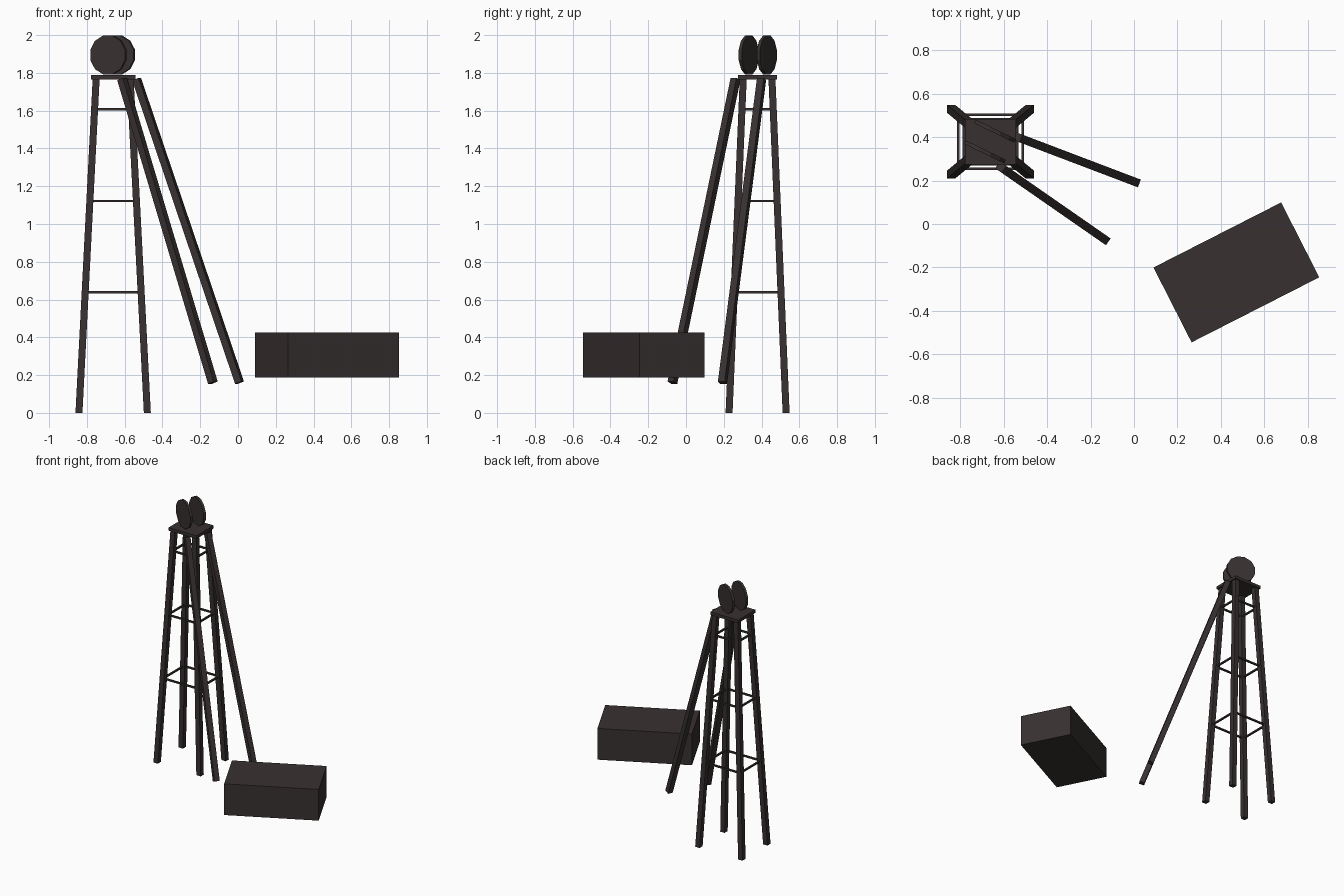
import bpy
import bmesh
from math import radians
from mathutils import Matrix, Vector

if "Cube" in bpy.data.objects:
    bpy.data.objects.remove(bpy.data.objects["Cube"])

mat = bpy.data.materials.new("dark_brown")
mat.use_nodes = True
colour = (0.04, 0.03, 0.03, 1)
mat.diffuse_color = colour
mat.node_tree.nodes["Principled BSDF"].inputs["Base Color"].default_value = colour


def add_object(name, bm):
    mesh = bpy.data.meshes.new(name)
    bm.to_mesh(mesh)
    bm.free()
    mesh.materials.append(mat)
    ob = bpy.data.objects.new(name, mesh)
    bpy.context.collection.objects.link(ob)
    return ob


def box(name, centre, size, angle=0):
    bm = bmesh.new()
    m = Matrix.Translation(centre) @ Matrix.Rotation(angle, 4, "Z") @ Matrix.Diagonal((*size, 1))
    bmesh.ops.create_cube(bm, size=1, matrix=m)
    return add_object(name, bm)


def beam(name, start, end, width):
    """Square beam cut at right angles to its own length."""
    start, end = Vector(start), Vector(end)
    d = (end - start).normalized()
    side = d.cross(Vector((0, 0, 1))).normalized()
    turn = Matrix((side, d.cross(side), d)).transposed().to_4x4()
    bm = bmesh.new()
    m = Matrix.Translation((start + end) / 2) @ turn
    m = m @ Matrix.Diagonal((width, width, (end - start).length, 1))
    bmesh.ops.create_cube(bm, size=1, matrix=m)
    return add_object(name, bm)


CX, CY, TOP = -0.661, 0.379, 1.768


def spread(z):
    """Half width and half depth of the tower at height z."""
    t = z / TOP
    return 0.181 - 0.091 * t, 0.151 - 0.075 * t


# Splayed tower legs with level ends
for sy, end in ((-1, "front"), (1, "back")):
    for sx, side in ((-1, "right"), (1, "left")):
        bm = bmesh.new()
        bmesh.ops.create_cube(bm, size=1)
        for v in bm.verts:
            z = TOP if v.co.z > 0 else 0
            hx, hy = spread(z)
            v.co = (CX + sx * hx + v.co.x * 0.037, CY + sy * hy + v.co.y * 0.037, z)
        add_object(f"{end}_{side}_leg", bm)

# Thin rungs joining the legs on all four sides
for level, z in (("lower", 0.638), ("middle", 1.122), ("upper", 1.608)):
    hx, hy = spread(z)
    for s, a, b in ((-1, "front", "right"), (1, "back", "left")):
        box(f"{level}_{a}_rung", (CX, CY + s * hy, z), (2 * hx, 0.012, 0.012))
        box(f"{level}_{b}_rung", (CX + s * hx, CY, z), (0.012, 2 * hy, 0.012))

# Platform on top of the tower
box("platform", (CX, CY, 1.777), (0.236, 0.208, 0.023))

# Pair of upright wheels
for name, x, y in (("front_wheel", -0.686, 0.332), ("back_wheel", -0.641, 0.428)):
    bm = bmesh.new()
    m = Matrix.Translation((x, y, 1.895)) @ Matrix.Rotation(radians(-26), 4, "Z")
    m = m @ Matrix.Rotation(radians(90), 4, "X") @ Matrix.Rotation(radians(15), 4, "Z")
    bmesh.ops.create_cone(bm, cap_ends=True, segments=12, radius1=0.106, radius2=0.106,
                          depth=0.018, matrix=m)
    add_object(name, bm)

# Sloping support beams
beam("back_support", (-0.537, 0.4, 1.767), (0.008, 0.193, 0.16), 0.038)
beam("front_support", (-0.614, 0.262, 1.767), (-0.133, -0.072, 0.16), 0.038)

# Engine house block
box("engine_house", (0.4715, -0.223, 0.307), (0.66, 0.387, 0.238), radians(27))
